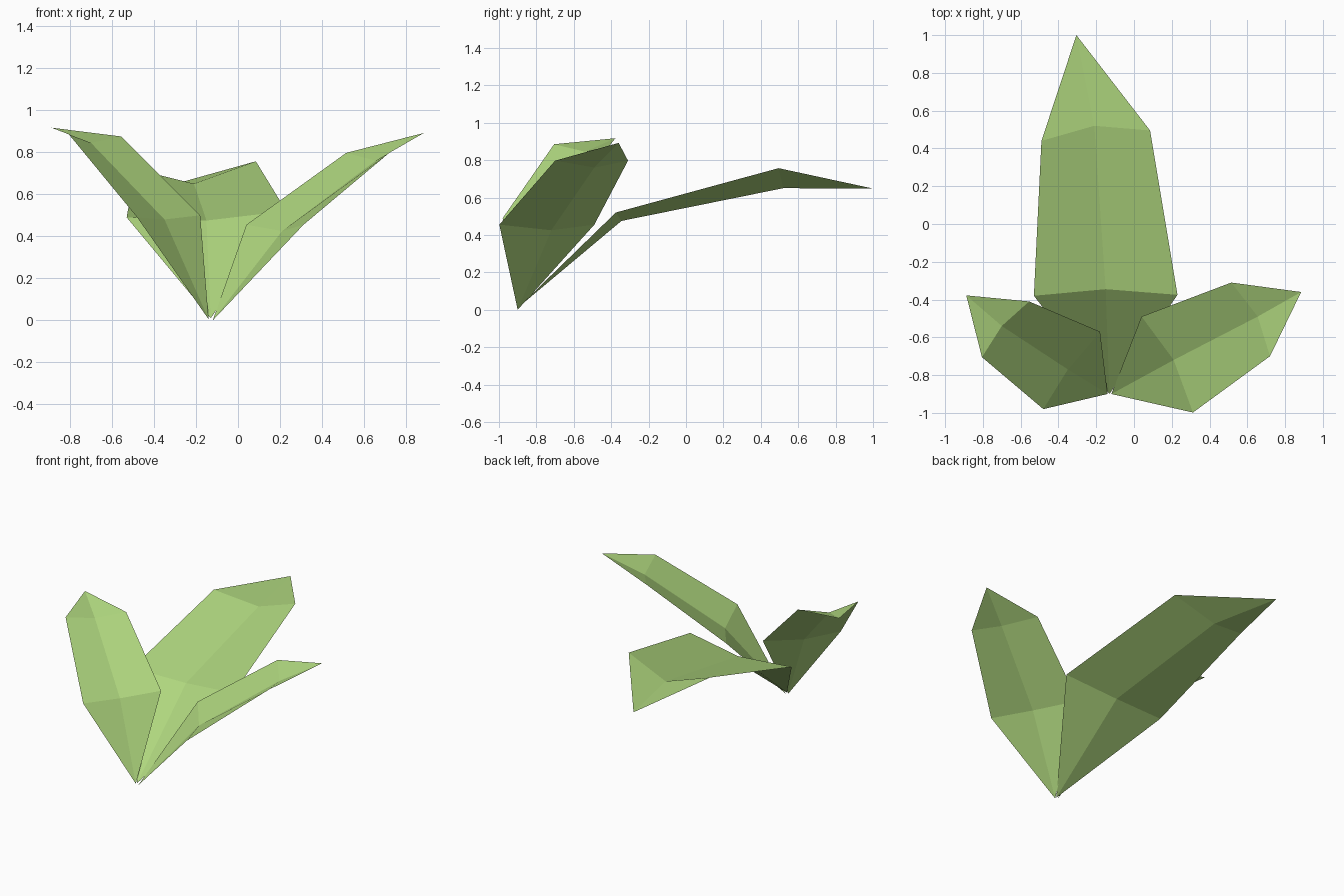
import bpy

# one flat leaf green
green = bpy.data.materials.new("leaf_green")
green.diffuse_color = (0.43, 0.68, 0.21, 1.0)


def leaf(name, base, lower, upper, tip):
    """Folded leaf blade: base point, two cross rows (edge, midrib, edge), tip."""
    verts = [base, *lower, *upper, tip]
    faces = []
    for i in (1, 2):
        faces += [(0, i + 1, i),                # fan from the stem
                  (i, i + 1, i + 4, i + 3),     # blade
                  (i + 3, i + 4, 7)]            # pointed end
    mesh = bpy.data.meshes.new(name)
    mesh.from_pydata(verts, [], faces)
    mesh.materials.append(green)
    obj = bpy.data.objects.new(name, mesh)
    bpy.context.collection.objects.link(obj)
    return obj


# long leaf reaching backwards
leaf("back_leaf", (-0.13, -0.90, 0.01),
     [(-0.53, -0.38, 0.49), (-0.15, -0.345, 0.475), (0.23, -0.375, 0.52)],
     [(-0.49, 0.44, 0.72), (-0.21, 0.52, 0.65), (0.085, 0.495, 0.757)],
     (-0.305, 1.0, 0.648))

# short steep leaf on the left
leaf("left_leaf", (-0.14, -0.90, 0.005),
     [(-0.48, -0.98, 0.49), (-0.35, -0.77, 0.48), (-0.18, -0.57, 0.50)],
     [(-0.805, -0.705, 0.885), (-0.70, -0.54, 0.845), (-0.555, -0.41, 0.875)],
     (-0.888, -0.378, 0.917))

# short leaf spreading to the right
leaf("right_leaf", (-0.12, -0.90, 0.0),
     [(0.04, -0.49, 0.455), (0.21, -0.72, 0.425), (0.312, -0.998, 0.455)],
     [(0.515, -0.31, 0.797), (0.655, -0.49, 0.76), (0.72, -0.70, 0.797)],
     (0.885, -0.36, 0.892))
